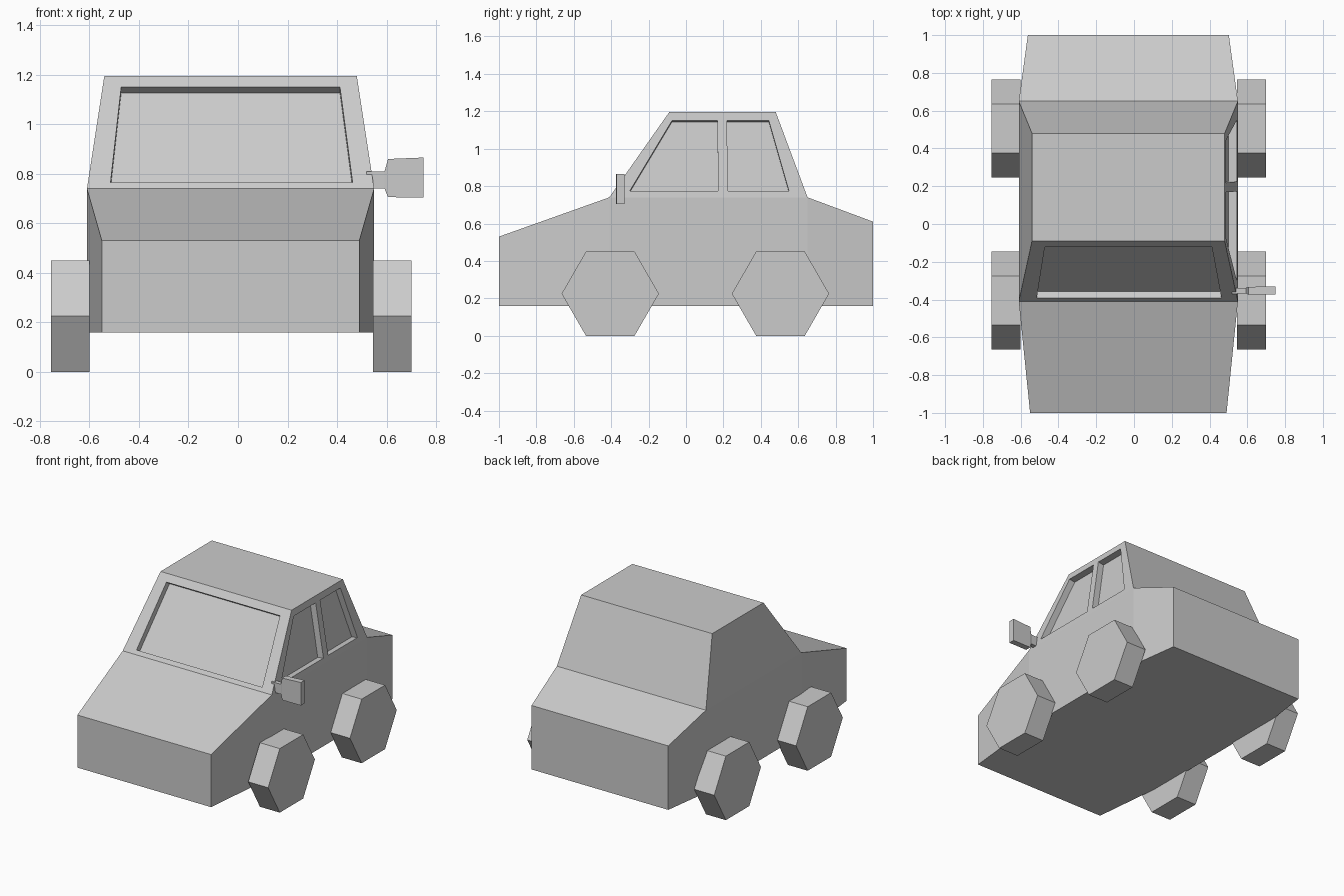
import bpy, bmesh, math
from mathutils import Vector

if "Cube" in bpy.data.objects:
    bpy.data.objects.remove(bpy.data.objects["Cube"])

CX = -0.03                      # car body centre line
Z0, ZB, ZR = 0.16, 0.74, 1.195  # floor, belt line, roof


def make(name, verts, faces):
    bm = bmesh.new()
    vs = [bm.verts.new(v) for v in verts]
    for f in faces:
        bm.faces.new([vs[i] for i in f])
    bmesh.ops.recalc_face_normals(bm, faces=bm.faces)
    me = bpy.data.meshes.new(name)
    bm.to_mesh(me)
    bm.free()
    ob = bpy.data.objects.new(name, me)
    bpy.context.collection.objects.link(ob)
    return ob


def prism(name, a, b):
    """Solid between two matching outlines."""
    n = len(a)
    sides = [(i, (i + 1) % n, n + (i + 1) % n, n + i) for i in range(n)]
    return make(name, list(a) + list(b), [tuple(range(n)), tuple(range(n, 2 * n))] + sides)


# Body: cross-sections along y (y, half width, top height), then the cabin roof
stations = [(-1, 0.52, 0.53), (-0.41, 0.58, ZB), (0.65, 0.58, ZB), (1, 0.532, 0.61)]
verts, faces = [], []
for y, w, z in stations:
    verts += [(CX - w, y, Z0), (CX + w, y, Z0), (CX + w, y, z), (CX - w, y, z)]
for i in range(3):
    for k in range(4):
        if (i, k) != (1, 2):    # open deck under the cabin
            a, b = 4 * i + k, 4 * i + (k + 1) % 4
            faces.append((a, b, b + 4, a + 4))
faces += [(0, 1, 2, 3), (12, 13, 14, 15)]
verts += [(CX + sx * 0.51, y, ZR) for y in (-0.09, 0.48) for sx in (1, -1)]
faces += [(6, 7, 17, 16), (10, 11, 19, 18), (6, 10, 18, 16), (7, 11, 19, 17), (16, 17, 19, 18)]
body = make("car_body", verts, faces)


def recess(points, inward, depth):
    """Sink a window opening into the body."""
    n = Vector(inward).normalized()
    pts = [Vector(p) for p in points]
    cut = prism("window_cutter", [p - n * 0.02 for p in pts], [p + n * depth for p in pts])
    cut.hide_render = True
    mod = body.modifiers.new("window", 'BOOLEAN')
    mod.operation, mod.solver, mod.object = 'DIFFERENCE', 'EXACT', cut
    bpy.context.view_layer.objects.active = body
    bpy.ops.object.modifier_apply(modifier=mod.name)
    bpy.data.objects.remove(cut)


# Windscreen recess
def screen(x, z):
    return (x, -0.41 + 0.32 * (z - ZB) / (ZR - ZB), z)


recess([screen(-0.515, 0.765), screen(0.463, 0.765), screen(0.412, 1.15), screen(-0.472, 1.15)],
       (0, ZR - ZB, -0.32), 0.042)


# Right side window recesses
def side(y, z):
    return (CX + 0.58 - 0.07 * (z - ZB) / (ZR - ZB), y, z)


for outline in ([(-0.30, 0.775), (0.172, 0.775), (0.168, 1.15), (-0.075, 1.15)],
                [(0.225, 0.775), (0.55, 0.775), (0.443, 1.15), (0.218, 1.15)]):
    recess([side(y, z) for y, z in outline], (-(ZR - ZB), 0, -0.07), 0.045)

# Six-sided wheels
for end, y in (("front", -0.405), ("rear", 0.505)):
    for sd, x0 in (("left", -0.755), ("right", 0.545)):
        ring = [(y + 0.26 * math.cos(k * math.pi / 3), 0.225 + 0.26 * math.sin(k * math.pi / 3))
                for k in range(6)]
        prism(f"{end}_{sd}_wheel", [(x0, *p) for p in ring], [(x0 + 0.155, *p) for p in ring])


# Wing mirror: arm and head, lofted between rectangles (x, y0, y1, z0, z1)
def rect(x, y0, y1, z0, z1):
    return [(x, y0, z0), (x, y1, z0), (x, y1, z1), (x, y0, z1)]


prism("mirror_arm", rect(0.52, -0.37, -0.34, 0.74, 0.81), rect(0.595, -0.368, -0.338, 0.74, 0.81))
prism("mirror_neck", rect(0.592, -0.368, -0.338, 0.74, 0.81), rect(0.606, -0.375, -0.333, 0.706, 0.86))
prism("mirror_head", rect(0.605, -0.375, -0.333, 0.706, 0.86), rect(0.75, -0.372, -0.33, 0.704, 0.866))
